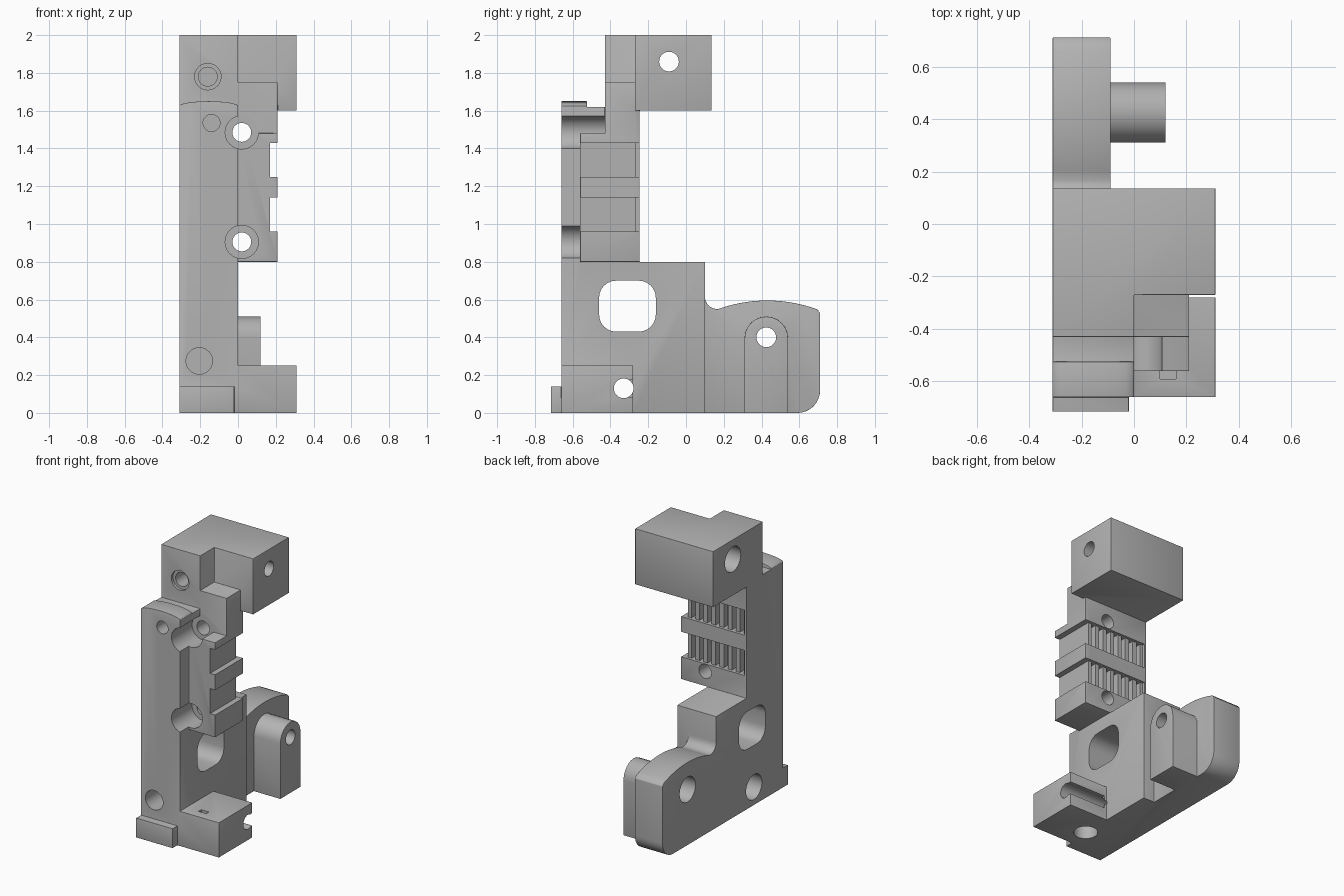
import bpy, bmesh, math
from mathutils import Vector

cube = bpy.data.objects.get("Cube")
if cube:
    bpy.data.objects.remove(cube)

grey = bpy.data.materials.new("plain grey")
grey.use_nodes = True
grey.diffuse_color = (0.45, 0.45, 0.45, 1)
grey.node_tree.nodes["Principled BSDF"].inputs["Base Color"].default_value = grey.diffuse_color


def arc(u, v, r, start, end, n=12):
    return [(u + r * math.cos(math.radians(start + (end - start) * i / n)),
             v + r * math.sin(math.radians(start + (end - start) * i / n))) for i in range(n + 1)]


def circle(u, v, r):
    return arc(u, v, r, 0, 360, 32)[:-1]


def rect(u0, u1, v0, v1):
    return [(u0, v0), (u1, v0), (u1, v1), (u0, v1)]


def rounded(u0, u1, v0, v1, r):
    return (arc(u1 - r, v1 - r, r, 0, 90, 6) + arc(u0 + r, v1 - r, r, 90, 180, 6)
            + arc(u0 + r, v0 + r, r, 180, 270, 6) + arc(u1 - r, v0 + r, r, 270, 360, 6))


def prism(name, axis, points, a, b):
    """Extrude a 2D profile along an axis from a to b."""
    place = {"x": lambda u, v, w: (w, u, v), "y": lambda u, v, w: (u, w, v),
             "z": lambda u, v, w: (u, v, w)}[axis]
    bm = bmesh.new()
    face = bm.faces.new([bm.verts.new(place(u, v, a)) for u, v in points])
    out = bmesh.ops.extrude_face_region(bm, geom=[face])["geom"]
    shift = Vector(place(0, 0, b - a))
    bmesh.ops.translate(bm, vec=shift, verts=[g for g in out if isinstance(g, bmesh.types.BMVert)])
    bmesh.ops.recalc_face_normals(bm, faces=bm.faces)
    mesh = bpy.data.meshes.new(name)
    bm.to_mesh(mesh)
    bm.free()
    obj = bpy.data.objects.new(name, mesh)
    bpy.context.collection.objects.link(obj)
    return obj


def box(name, x, y, z):
    return prism(name, "z", rect(*x, *y), *z)


def apply(obj, mod):
    with bpy.context.temp_override(object=obj, active_object=obj, selected_objects=[obj]):
        bpy.ops.object.modifier_apply(modifier=mod.name)


def combine(obj, other, operation):
    mod = obj.modifiers.new("combine", "BOOLEAN")
    mod.operation, mod.solver, mod.object = operation, "EXACT", other
    apply(obj, mod)
    bpy.data.objects.remove(other)


L = -0.31  # flat mounting side

# Main upright and lower body
body = prism("mounting_bracket", "x", [(-0.66, 0), (0.10, 0), (0.10, 0.8), (-0.245, 0.8),
                                       (-0.245, 1.62), (-0.66, 1.62)], L, 0)

# Rear lobe with a gently arched top
lobe = ([(0.05, 0)] + arc(0.59, 0.12, 0.12, 270, 360, 8) + [(0.71, 0.53)]
        + arc(0.43, -0.175, 0.77, 70, 110, 14) + arc(0.165, 0.615, 0.065, 270, 180, 6)[1:] + [(0.05, 0.615)])
parts = [
    prism("rear_lobe", "x", lobe, L, -0.09),
    prism("lobe_boss", "x", [(0.31, 0), (0.54, 0)] + arc(0.425, 0.395, 0.115, 0, 180), -0.2, 0.12),
    # Arched cap of the front column and the foot
    prism("column_cap", "y", [(L, 1.5), (0, 1.5), (0, 1.625)]
          + [(-0.155 + 0.155 * math.cos(math.pi * i / 10), 1.625 + 0.025 * math.sin(math.pi * i / 10))
             for i in range(1, 10)] + [(L, 1.625)], -0.66, -0.525),
    box("toe", (L, -0.02), (-0.715, -0.6), (0, 0.14)),
    box("foot", (-0.1, 0.31), (-0.66, -0.28), (0, 0.25)),
    # Ribbed grip block, neck and head
    box("grip_block", (-0.1, 0.21), (-0.56, -0.245), (0.8, 1.48)),
    box("neck", (L, 0.21), (-0.43, -0.245), (1.4, 1.75)),
    box("head_front", (L, 0), (-0.43, -0.2), (1.6, 2)),
    box("head", (L, 0.31), (-0.27, 0.135), (1.6, 2)),
]
for part in parts:
    combine(body, part, "UNION")

# Merge flat regions and soften the edges
bm = bmesh.new()
bm.from_mesh(body.data)
bmesh.ops.remove_doubles(bm, verts=bm.verts, dist=0.0005)
bmesh.ops.dissolve_limit(bm, angle_limit=0.01, verts=bm.verts, edges=bm.edges)
bm.to_mesh(body.data)
bm.free()
soft = body.modifiers.new("soft", "BEVEL")
soft.width, soft.segments, soft.limit_method = 0.018, 3, "ANGLE"
soft.angle_limit = math.radians(40)
apply(body, soft)

# Window and side holes with wide bores on the flat side
cuts = [prism("window", "x", rounded(-0.46, -0.16, 0.43, 0.70, 0.09), -1, 1)]
for y, z in [(-0.09, 1.86), (0.425, 0.4), (-0.33, 0.13)]:
    cuts.append(prism("side_hole", "x", circle(y, z, 0.052), -1, 1))
    cuts.append(prism("side_bore", "x", circle(y, z, 0.09), -1, -0.2))
cuts.append(prism("foot_notch", "x", rounded(-0.33, -0.1, 0.085, 0.175, 0.01), 0.02, 1))

# Screw holes through the grip block, bored from the front
for z in (0.905, 1.485):
    cuts.append(prism("screw_hole", "y", circle(0.02, z, 0.05), -1, 0))
    cuts.append(prism("screw_bore", "y", circle(0.02, z, 0.088), -1, -0.425))

# Blind holes in the front, the foot socket and its small slot
for x, z, r, depth in [(-0.16, 1.78, 0.07, -0.41), (-0.16, 1.78, 0.05, -0.2),
                       (-0.14, 1.535, 0.045, -0.5), (-0.205, 0.275, 0.07, -0.5)]:
    cuts.append(prism("front_hole", "y", circle(x, z, r), -1, depth))
cuts.append(prism("foot_socket", "z", circle(0, -0.495, 0.08), -0.1, 0.12))
cuts.append(box("foot_slot", (0.1, 0.16), (-0.59, -0.56), (0.19, 0.4)))

# Grip recesses with upright grooves on the back
for z in [(0.96, 1.14), (1.25, 1.43)]:
    cuts.append(box("side_recess", (0.17, 0.4), (-0.7, 0), z))
    cuts.append(box("back_recess", (-0.295, 0.4), (-0.265, 0), z))
    for i in range(7):
        x = -0.275 + 0.064 * i
        cuts.append(box("groove", (x, x + 0.032), (-0.31, 0), z))
for cut in cuts:
    combine(body, cut, "DIFFERENCE")

body.data.materials.clear()
body.data.materials.append(grey)
for face in body.data.polygons:
    face.material_index = 0
bpy.ops.object.select_all(action="DESELECT")
body.select_set(True)
bpy.context.view_layer.objects.active = body
bpy.ops.object.shade_smooth_by_angle(angle=math.radians(32))
